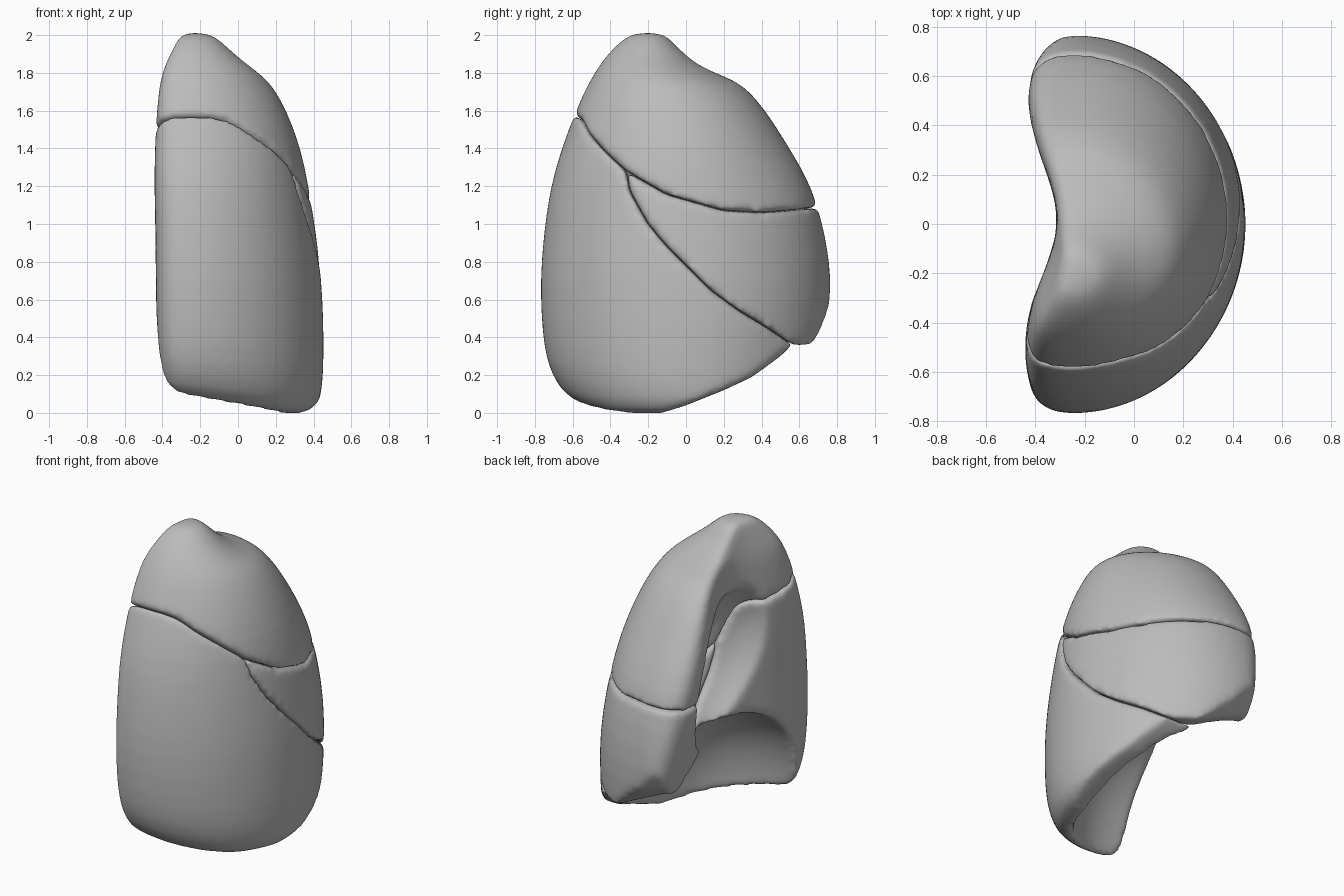
import bpy, bmesh, math
from mathutils import Matrix, Vector

cube = bpy.data.objects.get("Cube")
if cube:
    bpy.data.objects.remove(cube)

grey = bpy.data.materials.new("soft_grey")
grey.use_nodes = True
colour = (0.5, 0.5, 0.5, 1)
grey.diffuse_color = colour
grey.node_tree.nodes["Principled BSDF"].inputs["Base Color"].default_value = colour


def add_object(name, bm):
    bmesh.ops.recalc_face_normals(bm, faces=bm.faces)
    mesh = bpy.data.meshes.new(name)
    bm.to_mesh(mesh)
    bm.free()
    obj = bpy.data.objects.new(name, mesh)
    bpy.context.scene.collection.objects.link(obj)
    return obj


def bridge(bm, rings):
    """Closed tube through rings of points, with capped ends."""
    rings = [[bm.verts.new(p) for p in ring] for ring in rings]
    count = len(rings[0])
    for low, high in zip(rings, rings[1:]):
        for i in range(count):
            j = (i + 1) % count
            bm.faces.new((low[i], low[j], high[j], high[i]))
    bm.faces.new(rings[0])
    bm.faces.new(rings[-1])


# Whole organ: height, front y, back y, outer x, inner width factor
SECTIONS = [
    (-0.05, -0.57, 0.66, 0.39, 0.65), (0.06, -0.67, 0.70, 0.44, 0.75),
    (0.22, -0.74, 0.73, 0.455, 0.83), (0.45, -0.765, 0.765, 0.455, 0.88),
    (0.7, -0.775, 0.775, 0.445, 0.9), (0.95, -0.755, 0.74, 0.415, 0.91),
    (1.2, -0.72, 0.67, 0.375, 0.95), (1.4, -0.66, 0.55, 0.335, 0.95),
    (1.6, -0.585, 0.425, 0.26, 0.93), (1.73, -0.525, 0.315, 0.185, 0.88),
    (1.78, -0.495, 0.21, 0.135, 0.84), (1.83, -0.465, 0.08, 0.07, 0.77),
    (1.9, -0.415, -0.01, -0.02, 0.62), (1.98, -0.335, -0.08, -0.1, 0.45),
    (2.015, -0.27, -0.13, -0.16, 0.3),
]
SEGMENTS = 56


def crescent(z, front, back, outer, inner):
    ring = []
    for i in range(SEGMENTS):
        a = math.tau * i / SEGMENTS
        c, s = math.cos(a), math.sin(a)
        y = (front + back) / 2 + (back - front) / 2 * s
        if c > 0:
            x = -0.25 + (outer + 0.25) * c
        else:
            side = math.tanh(-2.5 * c)
            dent = 0.155 * math.exp(-((y - 0.02) / 0.31) ** 2)
            # The back inner edge tucks outward toward the base
            tuck = 0.22 * max(0, s) * max(0, 1 - z)
            x = -0.25 - side * (inner * (0.225 - dent) - tuck)
        # The base rises toward the inner side
        lift = 0.16 * max(0, 0.25 - x) * max(0, 1 - z / 0.45)
        ring.append((x, y, z + lift))
    return ring


def build_body():
    bm = bmesh.new()
    bridge(bm, [crescent(*section) for section in SECTIONS])
    return add_object("body", bm)


def slicer(name, outer, inner):
    """Side outline (y, z) run across the organ, changing shape inward."""
    bm = bmesh.new()
    stations = [(1, outer), (0.05, outer), (-0.3, inner), (-1, inner)]
    bridge(bm, [[(x, y, z) for y, z in line] for x, line in stations])
    bmesh.ops.triangulate(bm, faces=bm.faces)
    obj = add_object(name, bm)
    obj.hide_render = True
    return obj


def ellipsoid(name, centre, radii, power, tilt):
    """Ellipsoid cutter; a power above 2 makes it boxier."""
    bm = bmesh.new()
    bmesh.ops.create_uvsphere(bm, u_segments=48, v_segments=32, radius=1)
    turn = Matrix.Rotation(tilt, 3, "X")
    for v in bm.verts:
        size = sum(abs(a) ** power for a in v.co) ** (1 / power)
        v.co = Vector(centre) + turn @ Vector(a / size * b for a, b in zip(v.co, radii))
    obj = add_object(name, bm)
    obj.hide_render = True
    return obj


# Fissure lines between the lobes, on the outer and inner sides
JOIN = 5
upper_outer = [(-0.9, 1.86), (-0.58, 1.57), (-0.5, 1.465), (-0.42, 1.375), (-0.36, 1.32),
               (-0.31, 1.275), (-0.1, 1.155), (0.2, 1.07), (0.4, 1.06), (0.9, 1.1)]
upper_inner = [(-0.9, 1.86), (-0.58, 1.57), (-0.48, 1.51), (-0.33, 1.48), (-0.16, 1.46),
               (0.05, 1.12), (0.12, 1.09), (0.25, 1.075), (0.4, 1.065), (0.9, 1.1)]
oblique_outer = [(-0.3, 1.18), (-0.2, 1.0), (-0.1, 0.88), (0.02, 0.76),
                 (0.13, 0.65), (0.28, 0.54), (0.43, 0.45), (0.56, 0.36)]
oblique_inner = [(0.1, 1.02), (0.16, 0.95), (0.22, 0.88), (0.3, 0.8),
                 (0.36, 0.72), (0.42, 0.64), (0.48, 0.57), (0.55, 0.51)]
base_line = [(0.5, 0.3), (0.35, 0.19), (0.2, 0.12), (0, 0.04), (-0.2, -0.025), (-0.9, -0.06)]


def lobe_outlines(upper, oblique, heel):
    return {
        "upper_lobe": upper + [(0.9, 2.2), (-0.9, 2.2)],
        "middle_lobe": oblique + heel + upper[:JOIN - 1:-1],
        "lower_lobe": upper[:JOIN + 1] + oblique + base_line,
    }


outer_outlines = lobe_outlines(upper_outer, oblique_outer, [(0.68, 0.36), (0.9, 0.6)])
inner_outlines = lobe_outlines(upper_inner, oblique_inner, [(0.66, 0.52), (0.82, 0.8)])

body = build_body()
hollows = [ellipsoid("base_hollow", (-0.4, 0.05, -0.02), (0.68, 0.64, 0.8), 2.4, 0),
           ellipsoid("inner_hollow", (-0.52, 0.1, 1.15), (0.43, 0.33, 0.56), 2, 0.45)]
helpers = [body] + hollows


def boolean(obj, cutter, operation):
    mod = obj.modifiers.new(cutter.name, "BOOLEAN")
    mod.object, mod.operation, mod.solver = cutter, operation, "EXACT"


# Each lobe is a slice of the body with softened edges
for name in outer_outlines:
    cutter = slicer(name + "_cutter", outer_outlines[name], inner_outlines[name])
    helpers.append(cutter)
    lobe = bpy.data.objects.new(name, body.data.copy())
    bpy.context.scene.collection.objects.link(lobe)
    lobe.modifiers.new("round", "SUBSURF").levels = 1
    boolean(lobe, cutter, "INTERSECT")
    for hollow in hollows:
        boolean(lobe, hollow, "DIFFERENCE")
    remesh = lobe.modifiers.new("remesh", "REMESH")
    remesh.mode, remesh.voxel_size = "VOXEL", 0.018
    soften = lobe.modifiers.new("soften", "SMOOTH")
    soften.factor, soften.iterations = 0.5, 18
    bpy.context.view_layer.update()
    graph = bpy.context.evaluated_depsgraph_get()
    mesh = bpy.data.meshes.new_from_object(lobe.evaluated_get(graph))
    lobe.modifiers.clear()
    lobe.data = mesh
    mesh.name = name
    mesh.materials.clear()
    mesh.materials.append(grey)
    mesh.shade_smooth()

for helper in helpers:
    bpy.data.objects.remove(helper)
